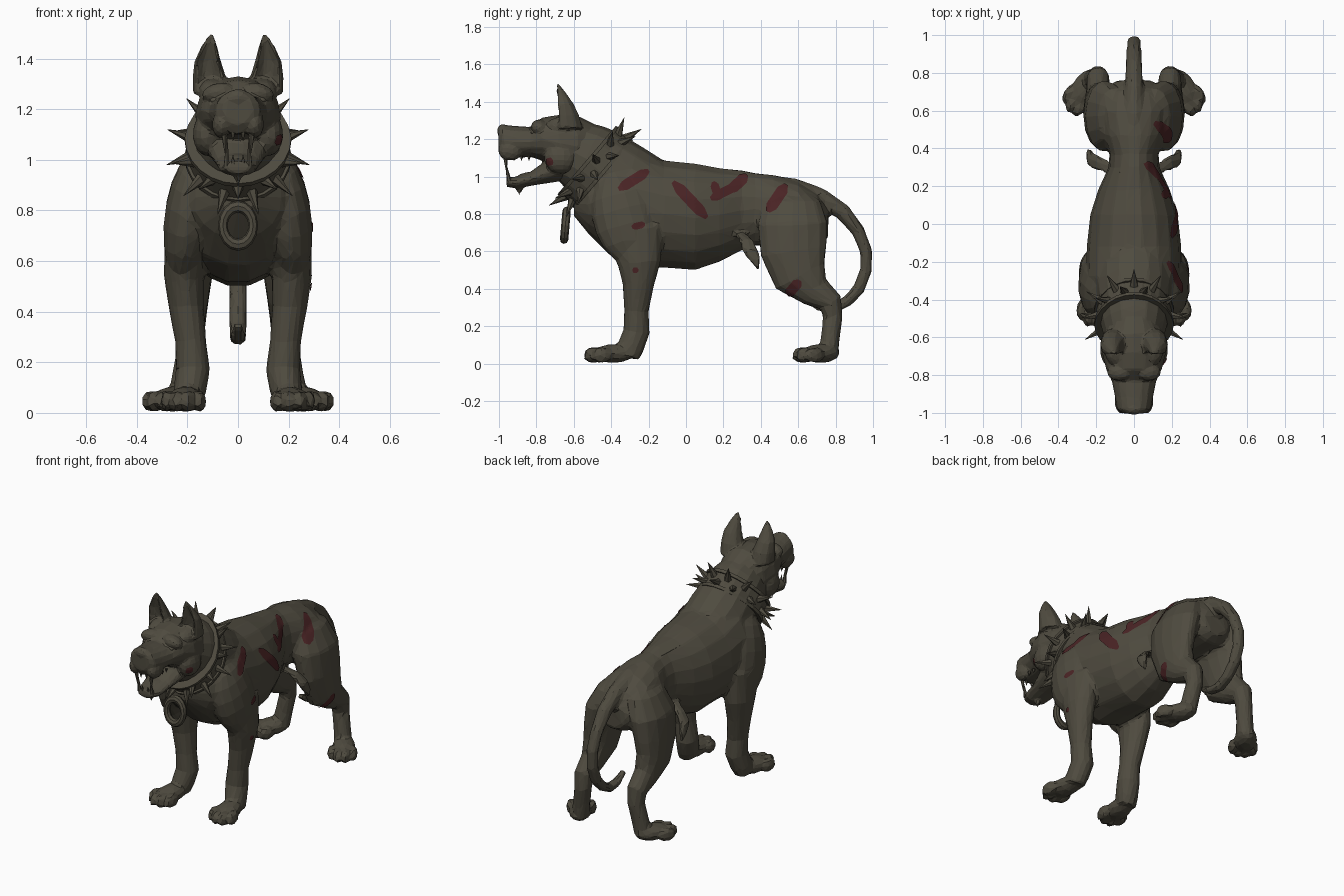
import bpy, bmesh, math
from mathutils import Vector, Matrix, Euler
from mathutils.bvhtree import BVHTree

if "Cube" in bpy.data.objects:
    bpy.data.objects.remove(bpy.data.objects["Cube"])

def material(name, rgb):
    m = bpy.data.materials.new(name)
    m.diffuse_color = (*rgb, 1)
    m.use_nodes = True
    m.node_tree.nodes["Principled BSDF"].inputs["Base Color"].default_value = m.diffuse_color
    return m

HIDE = material("dark olive hide", (0.078, 0.070, 0.050))
BLOOD = material("dried red", (0.068, 0.017, 0.018))
X = Vector((1, 0, 0))

def make(name, bm, mat=HIDE):
    me = bpy.data.meshes.new(name)
    bm.to_mesh(me)
    bm.free()
    me.materials.append(mat)
    ob = bpy.data.objects.new(name, me)
    bpy.context.collection.objects.link(ob)
    return ob

def loft(bm, secs, axis=None, n=14, dent=0.0):
    """Tube through (x, y, z, half width, half depth) sections."""
    pts = [Vector(s[:3]) for s in secs]
    rings = []
    for i, s in enumerate(secs):
        t = Vector(axis) if axis else pts[min(i + 1, len(pts) - 1)] - pts[max(i - 1, 0)]
        v = t.cross(X).normalized()
        ring = []
        for k in range(n):
            a = 2 * math.pi * k / n
            p = pts[i] + X * s[3] * math.cos(a) + v * s[4] * math.sin(a)
            if dent and p.y < pts[i].y - s[4] * 0.6:      # hollow front of an ear
                p.y += dent * s[4]
            ring.append(bm.verts.new(p))
        rings.append(ring)
    fs = []
    for a, b in zip(rings, rings[1:]):
        for k in range(n):
            fs.append(bm.faces.new((a[k], a[(k + 1) % n], b[(k + 1) % n], b[k])))
    fs += [bm.faces.new(rings[0]), bm.faces.new(rings[-1])]
    bmesh.ops.recalc_face_normals(bm, faces=fs)

def ball(bm, loc, size, rot=(0, 0, 0)):
    bmesh.ops.create_uvsphere(bm, u_segments=14, v_segments=9, radius=1,
                              matrix=Matrix.LocRotScale(Vector(loc), Euler(rot), Vector(size)))

def spike(bm, base, tip, r, n=6):
    base, tip = Vector(base), Vector(tip)
    d = tip - base
    bmesh.ops.create_cone(bm, cap_ends=True, segments=n, radius1=r, radius2=0.001, depth=d.length,
                          matrix=Matrix.Translation((base + tip) / 2) @ d.to_track_quat('Z', 'Y').to_matrix().to_4x4())

def fuse(name, bm, voxel, ratio, smooth=3):
    """Melt overlapping volumes into one faceted skin."""
    ob = make(name, bm)
    r = ob.modifiers.new("fuse", 'REMESH')
    r.mode, r.voxel_size = 'VOXEL', voxel
    s = ob.modifiers.new("soften", 'SMOOTH')
    s.factor, s.iterations = 0.5, smooth
    ob.modifiers.new("facets", 'DECIMATE').ratio = ratio
    me = bpy.data.meshes.new_from_object(ob.evaluated_get(bpy.context.evaluated_depsgraph_get()))
    ob.modifiers.clear()
    ob.data = me
    me.materials.clear()
    me.materials.append(HIDE)
    for p in me.polygons:
        p.use_smooth = False
        p.material_index = 0
    return ob

def paw(bm, loc, s, turn):
    """Pad with four toes and claws pointing to -y, turned about z."""
    rot = Matrix.Rotation(turn * s, 3, 'Z')
    at = lambda x, y, z: Vector(loc) + rot @ Vector((x, y, z))
    ball(bm, at(0, 0, 0.054), (0.07, 0.11, 0.05), (0, 0, turn * s))
    for x, y in ((-0.064, -0.07), (-0.023, -0.105), (0.023, -0.105), (0.064, -0.07)):
        ball(bm, at(x, y, 0.046), (0.026, 0.055, 0.044), (0, 0, turn * s))
        spike(bm, at(x, y - 0.03, 0.04), at(x, y - 0.07, 0.015), 0.016)

# ---- body: torso, neck, tail, legs ----
bm = bmesh.new()
loft(bm, [(0, y, z, w, h) for y, z, w, h in (
    (-.60, .86, .07, .07), (-.52, .85, .18, .16), (-.41, .84, .235, .26), (-.28, .83, .255, .315),
    (-.12, .80, .25, .29), (.05, .785, .232, .288), (.18, .795, .19, .253), (.30, .82, .135, .215),
    (.37, .825, .13, .195), (.47, .82, .165, .19), (.60, .805, .185, .17), (.70, .775, .165, .14), (.76, .75, .09, .08))],
    axis=(0, 1, 0), n=18)
loft(bm, [(0, -.2, .9, .2, .2), (0, -.34, .975, .205, .212), (0, -.48, 1.06, .187, .21),
          (0, -.54, 1.10, .175, .195), (0, -.62, 1.14, .15, .17)], n=16)
loft(bm, [(0, .4, .985, .045, .03), (0, .58, .95, .048, .042), (0, .72, .89, .048, .05), (0, .84, .81, .045, .045),
          (0, .92, .71, .04, .036), (0, .963, .6, .038, .034), (0, .963, .5, .037, .033), (0, .925, .4, .037, .033),
          (0, .865, .335, .036, .031), (0, .79, .295, .034, .028), (0, .71, .305, .03, .025), (0, .64, .345, .02, .018)], n=10)
for s in (1, -1):
    # shoulder and front leg
    ball(bm, (s * .195, -.33, .775), (.098, .17, .255), (.25, s * -.12, 0))
    loft(bm, [(s * .20, -.28, .72, .09, .16), (s * .213, -.25, .54, .08, .118), (s * .205, -.255, .42, .07, .085),
              (s * .187, -.265, .28, .062, .066), (s * .178, -.265, .17, .068, .072),
              (s * .19, -.295, .09, .066, .072), (s * .20, -.31, .035, .058, .06)])
    paw(bm, (s * .207, -.388, 0), s, .12)
    # thigh, hock and hind paw
    loft(bm, [(s * .08, .57, .93, .03, .06), (s * .11, .57, .87, .08, .15), (s * .155, .57, .75, .102, .19),
              (s * .18, .575, .6, .088, .18), (s * .19, .61, .47, .078, .15), (s * .19, .69, .385, .066, .09),
              (s * .19, .775, .325, .06, .065), (s * .19, .785, .25, .052, .053), (s * .21, .772, .14, .053, .05),
              (s * .225, .76, .05, .055, .055)])
    paw(bm, (s * .257, .72, 0), s, .5)
    # flank fold
    loft(bm, [(s * .11, .285, .70, .025, .035), (s * .18, .32, .665, .022, .042), (s * .228, .34, .61, .024, .046),
              (s * .236, .365, .56, .02, .036), (s * .24, .385, .505, .008, .01)], axis=(0, 0, 1), n=8)
body = fuse("body", bm, 0.013, 0.06)

# ---- head: skull, muzzle, jaw, ears ----
bm = bmesh.new()
loft(bm, [(0, y, z, w, h) for y, z, w, h in (
    (-.47, 1.14, .11, .13), (-.58, 1.16, .16, .165), (-.68, 1.175, .17, .155), (-.77, 1.2, .148, .115),
    (-.83, 1.185, .118, .08), (-.92, 1.185, .1, .086), (-.98, 1.19, .09, .088), (-1.003, 1.2, .06, .06))],
    axis=(0, 1, 0), n=16)
loft(bm, [(0, -.60, 1.08, .14, .09), (0, -.72, 1.03, .115, .065), (0, -.82, .99, .09, .038),
          (0, -.91, .968, .076, .032), (0, -.96, .97, .05, .025)])
spike(bm, (0, -.89, .97), (0, -.89, .895), .035)
ball(bm, (0, -.98, 1.245), (.05, .03, .035))
for s in (1, -1):
    ball(bm, (s * .08, -.785, 1.268), (.065, .045, .035), (0, s * .25, 0))    # brow
    ball(bm, (s * .065, -.94, 1.14), (.038, .065, .055))                      # lip
    ball(bm, (s * .12, -.67, 1.1), (.06, .09, .085))                          # cheek
    ball(bm, (s * .10, -.66, 1.265), (.058, .09, .055))                       # temple
    loft(bm, [(s * .11, -.635, 1.26, .07, .085), (s * .114, -.642, 1.33, .066, .072), (s * .12, -.655, 1.39, .053, .055),
              (s * .113, -.675, 1.45, .031, .032), (s * .106, -.69, 1.497, .008, .009)],
         axis=(0, 0, 1), n=10, dent=.8)
head = fuse("head", bm, 0.009, 0.08, 2)

# eyes
bm = bmesh.new()
for s in (1, -1):
    ball(bm, (s * .088, -.815, 1.235), (.022, .016, .014))
make("eyes", bm)

# teeth and tongue
bm = bmesh.new()
for s in (1, -1):
    spike(bm, (s * .055, -.965, 1.11), (s * .05, -.96, 1.02), .014)
    spike(bm, (s * .045, -.945, .975), (s * .043, -.968, 1.09), .013)
    for k in range(3):
        spike(bm, (s * .072, -.92 + k * .04, 1.11), (s * .072, -.92 + k * .04, 1.085), .011, 5)
for x in (-.02, .02):
    spike(bm, (x, -.97, 1.115), (x, -.967, 1.075), .012, 5)
    spike(bm, (x, -.95, .98), (x, -.955, 1.02), .01, 5)
make("teeth", bm)
bm = bmesh.new()
ball(bm, (0, -.80, 1.012), (.05, .1, .018), (.1, 0, 0))
make("tongue", bm)

# ---- spiked collar: tilted band with raised rims, narrower at the nape ----
C, U, N = Vector((0, -.485, 1.05)), Vector((0, .65, .76)).normalized(), Vector((0, -.76, .65)).normalized()
def around(a, out, along):
    w = .195 * (1 - .12 * max(0, math.sin(a)))
    return C + X * math.cos(a) * (w + out) + U * math.sin(a) * (.225 + out) + N * along

bm = bmesh.new()
PROFILE = ((-.06, -.03), (-.06, .016), (-.04, .016), (-.04, .004), (.04, .004), (.04, .016), (.06, .016), (.06, -.03))
SEG = 24
rings = [[bm.verts.new(around(2 * math.pi * i / SEG, o, al)) for al, o in PROFILE] for i in range(SEG)]
for i in range(SEG):
    a, b = rings[i], rings[(i + 1) % SEG]
    for k in range(8):
        bm.faces.new((a[k], a[(k + 1) % 8], b[(k + 1) % 8], b[k]))
bmesh.ops.recalc_face_normals(bm, faces=bm.faces)
make("collar", bm)

bm = bmesh.new()
for i in range(22):
    a = math.pi / 2 + 2 * math.pi * i / 22
    row = 1 if i % 2 else -1
    spike(bm, around(a, -.005, row * .02), around(a, .09, row * .055), .024)
make("collar_spikes", bm)

# collar ring hanging on the chest
bpy.ops.mesh.primitive_torus_add(major_segments=16, minor_segments=8, major_radius=1, minor_radius=.32,
                                 location=(0, -.645, .74), rotation=(math.radians(85), 0, 0))
ring = bpy.context.object
ring.name = "chest_ring"
ring.scale = (.06, .076, .07)
ring.data.materials.append(HIDE)

# ---- red wounds: thin plates laid onto the right side ----
def tree(ob):
    return BVHTree.FromPolygons([v.co for v in ob.data.vertices], [p.vertices[:] for p in ob.data.polygons])

def wound(bm, bvh, a, b, width, n=16, m=7):
    a, b = Vector(a), Vector(b)
    d = b - a
    side = Vector((-d.y, d.x)).normalized()
    grid = []
    for i in range(n + 1):
        t = i / n
        w = width * (0.35 + 0.65 * min(1, 5 * t, 5 * (1 - t)))
        row = []
        for j in range(m + 1):
            p = a + d * t + side * w * (j / m - .5)
            hit, nor, _, _ = bvh.ray_cast(Vector((2, p.x, p.y)), -X)
            row.append(bm.verts.new(hit + nor * .005) if hit else None)
        grid.append(row)
    for i in range(n):
        for j in range(m):
            q = (grid[i][j], grid[i + 1][j], grid[i + 1][j + 1], grid[i][j + 1])
            if all(q):
                f = bm.faces.new(q)
                f.normal_update()
                if f.normal.x < 0:
                    f.normal_flip()

bm = bmesh.new()
skin = tree(body)
for a, b, w in (((-.36, .93), (-.20, 1.03), .055), ((-.29, .73), (-.22, .745), .036), ((-.285, .5), (-.255, .5), .03),
                ((-.07, .97), (.11, .78), .06), ((.145, .97), (.175, .88), .045), ((.13, .88), (.27, .95), .05),
                ((.23, .92), (.325, 1.005), .058), ((.44, .81), (.535, .955), .062), ((.54, .365), (.61, .445), .055)):
    wound(bm, skin, a, b, w)
wound(bm, tree(head), (-.745, 1.075), (-.71, 1.085), .04)
make("wounds", bm, BLOOD)
